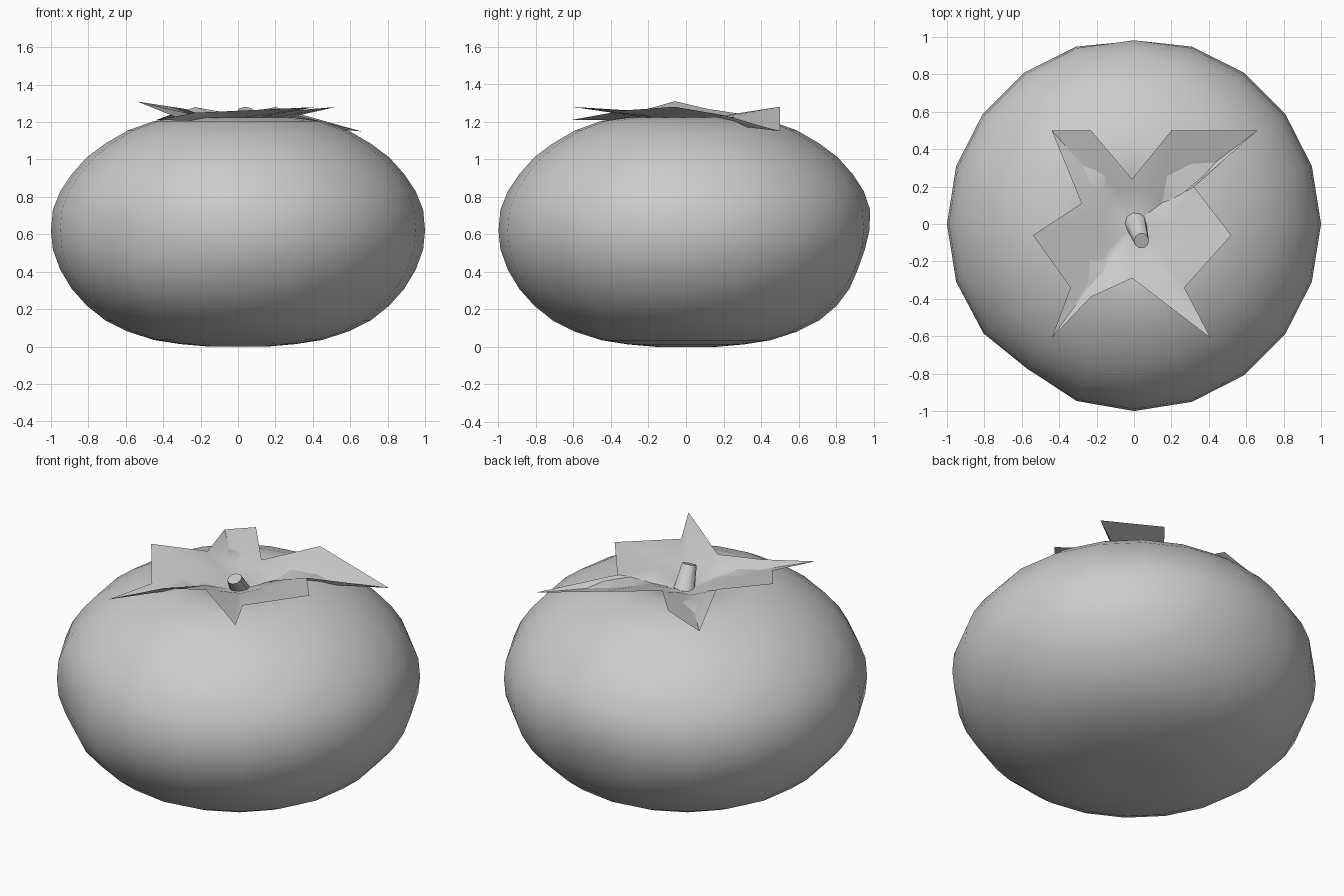
import bpy, bmesh, math
from mathutils import Vector

if "Cube" in bpy.data.objects:
    bpy.data.objects.remove(bpy.data.objects["Cube"])


def make(name, bm, angle=40):
    bmesh.ops.recalc_face_normals(bm, faces=bm.faces)
    me = bpy.data.meshes.new(name)
    bm.to_mesh(me)
    bm.free()
    ob = bpy.data.objects.new(name, me)
    bpy.context.collection.objects.link(ob)
    bpy.ops.object.select_all(action='DESELECT')
    ob.select_set(True)
    bpy.context.view_layer.objects.active = ob
    bpy.ops.object.shade_smooth_by_angle(angle=math.radians(angle))
    return ob


def bridge(bm, a, b):
    n = len(a)
    for i in range(n):
        bm.faces.new((a[i], a[(i + 1) % n], b[(i + 1) % n], b[i]))


def fan(bm, ring, centre):
    c = bm.verts.new(centre)
    for i in range(len(ring)):
        bm.faces.new((ring[i], ring[(i + 1) % len(ring)], c))


# fruit body: 20-sided squat lathe, dimpled at the top, with small dents
profile = [(.16, 0), (.31, .013), (.45, .035), (.59, .08), (.71, .14), (.81, .22),
           (.89, .31), (.95, .41), (.99, .52), (1, .62), (.99, .73), (.95, .83),
           (.89, .92), (.81, 1.01), (.71, 1.085), (.59, 1.155), (.45, 1.205),
           (.31, 1.225), (.16, 1.19)]
dents = [(Vector((0, 1, .45)), .04), (Vector((-.59, -.81, .6)), .04)]
bm = bmesh.new()
rings = []
for r, z in profile:
    ring = []
    for i in range(20):
        a = math.tau * i / 20
        p = Vector((r * math.cos(a), r * math.sin(a), z))
        k = 1
        for c, d in dents:
            k -= d * math.exp(-((p - c).length / .22) ** 2)
        ring.append(bm.verts.new((p.x * k, p.y * k, z)))
    rings.append(ring)
for a, b in zip(rings, rings[1:]):
    bridge(bm, a, b)
fan(bm, rings[0], (0, 0, .015))
fan(bm, rings[-1], (0, 0, 1.12))
make("fruit_body", bm, 60)

# leafy calyx: irregular star sheet sinking to the middle
star = [(-.44, .5, 1.21), (-.23, .5, 1.28), (-.01, .24, 1.24), (.2, .5, 1.28),
        (.66, .5, 1.15), (.32, .2, 1.235), (.52, -.06, 1.28), (.27, -.34, 1.26),
        (.41, -.61, 1.28), (-.01, -.29, 1.26), (-.23, -.39, 1.25), (-.44, -.61, 1.21),
        (-.34, -.34, 1.23), (-.54, -.06, 1.31), (-.28, .11, 1.27)]
bm = bmesh.new()
outer = [bm.verts.new(p) for p in star]
inner = []
for x, y, z in star:
    r = math.hypot(x, y)
    inner.append(bm.verts.new((x / r * .19, y / r * .19, 1.215 + (z - 1.24) * .2)))
bridge(bm, outer, inner)
fan(bm, inner, (0, 0, 1.15))
make("calyx", bm, 35)

# short leaning stem
bm = bmesh.new()
base, tip = [], []
for i in range(10):
    c, s = math.cos(math.tau * i / 10), math.sin(math.tau * i / 10)
    base.append(bm.verts.new((.062 * c, .03 + .062 * s, 1.14)))
    tip.append(bm.verts.new((.04 + .04 * c, -.09 + .04 * s, 1.265 + .015 * s)))
bridge(bm, base, tip)
bm.faces.new(tip)
bm.faces.new(base[::-1])
make("stem", bm, 40)
